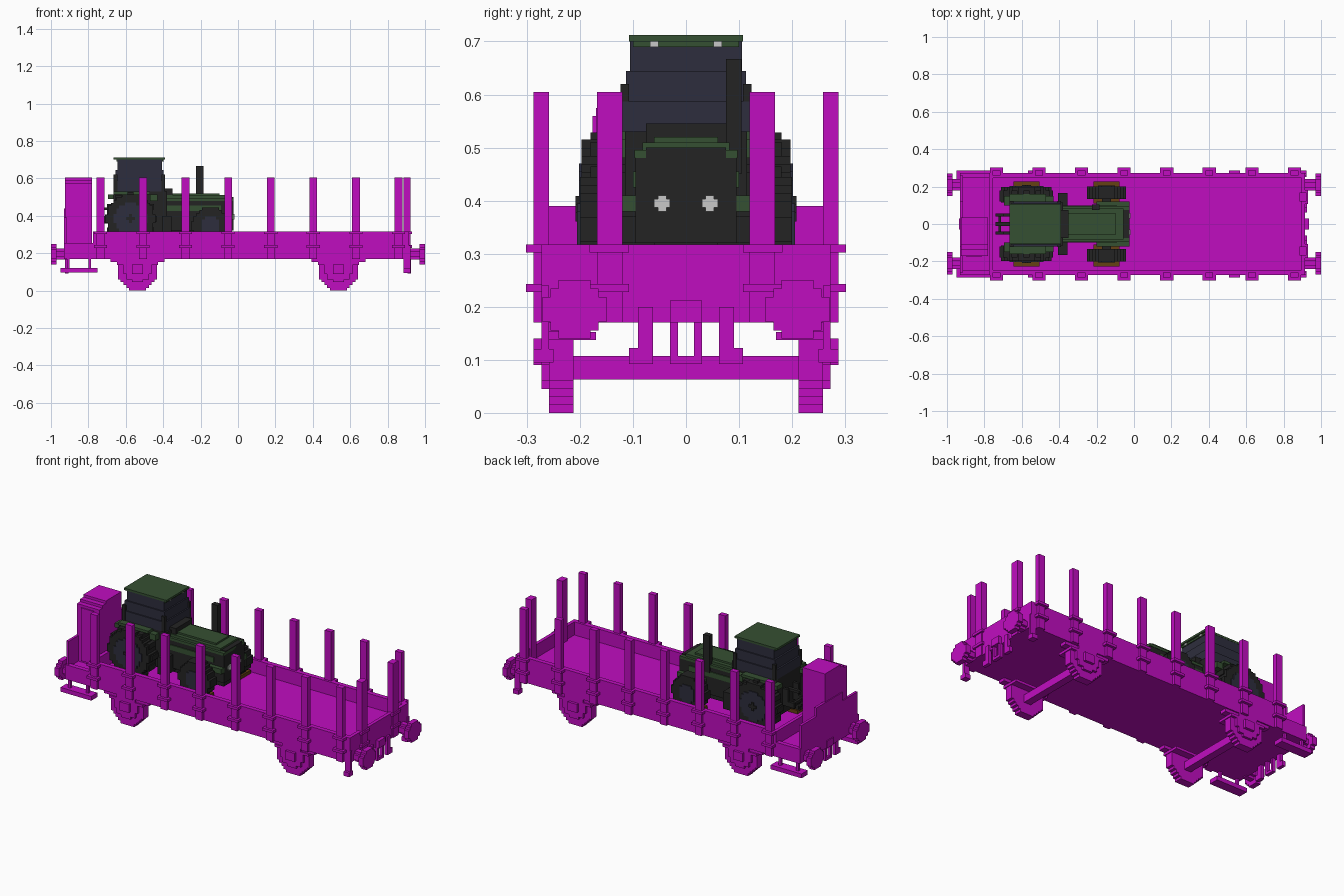
import bpy, bmesh, math

if "Cube" in bpy.data.objects:
    bpy.data.objects.remove(bpy.data.objects["Cube"], do_unlink=True)

# Shared dimensions of the wagon and the tractor
STEP = .015
SILL, DECK, RIM, STAKE_TOP = .17, .24, .317, .605
REAR, PLATFORM, FRONT = -.93, -.775, .915
INNER, SIDE, OUTER = .245, .272, .287
REAR_AXLE, FRONT_AXLE = -.575, -.147
HOOD_FRONT, HOOD_REAR = -.025, -.38
CAB_REAR, CAB_FRONT, CAB_FLOOR, ROOF = -.665, -.39, .53, .7


def material(name, *rgb):
    mat = bpy.data.materials.new(name)
    mat.use_nodes = True
    mat.diffuse_color = (*rgb, 1)
    shader = mat.node_tree.nodes["Principled BSDF"]
    shader.inputs["Base Color"].default_value = (*rgb, 1)
    return mat


magenta = material("magenta", .53, .004, .53)
green = material("dark green", .036, .08, .032)
glass = material("navy glass", .027, .027, .047)
black = material("near black", .017, .017, .017)
wood = material("brown wood", .13, .053, .007)
white = material("light grey", .58, .58, .58)


def box(x, y, z):
    """A block from three ranges; a single y means a range centred on zero."""
    return x, (y if isinstance(y, tuple) else (-y, y)), z


def around(center, half):
    return center - half, center + half


def above(start, height=STEP):
    return start, start + height


def both_sides(boxes):
    return boxes + [box(x, (-y[1], -y[0]), z) for x, y, z in boxes]


def both_ends(boxes):
    return boxes + [box((-x[1], -x[0]), y, z) for x, y, z in boxes]


def disc(center, z, radius, span, across_x=False):
    """A stepped disc made of rows of blocks, with span as its thickness."""
    rows = round(2 * radius / STEP)
    height = 2 * radius / rows
    boxes = []
    for i in range(rows):
        low = -radius + i * height
        chord = math.sqrt(radius ** 2 - (low + height / 2) ** 2)
        width = around(center, max(STEP, round(chord / STEP) * STEP))
        level = above(z + low, height)
        boxes.append(box(span, width, level) if across_x else box(width, span, level))
    return boxes


def part(name, mat, boxes):
    bm = bmesh.new()
    for ranges in boxes:
        for v in bmesh.ops.create_cube(bm, size=2)["verts"]:
            v.co = [r[1] if c > 0 else r[0] for r, c in zip(ranges, v.co)]
    mesh = bpy.data.meshes.new(name)
    bm.to_mesh(mesh)
    bm.free()
    mesh.materials.append(mat)
    bpy.context.collection.objects.link(bpy.data.objects.new(name, mesh))


# Wagon body
part("wagon_floor", magenta, [box((REAR, FRONT), INNER, (SILL, DECK))])
part("side_boards", magenta, both_sides([box((PLATFORM, FRONT), (INNER, SIDE), (SILL, RIM))]))
part("end_boards", magenta, [box((x, x + .02), SIDE, (SILL, RIM)) for x in (PLATFORM, FRONT - .02)])
part("platform_sills", magenta, both_sides([box((REAR, PLATFORM), (INNER, SIDE), (SILL, DECK + STEP))]))
part("platform_wall", magenta, [box(above(REAR), .26, (SILL, .39)),
                                box(above(REAR), .12, (.39, .44))])

# Stakes and their brackets
stakes, brackets, end_brackets = [], [], []
bracket_levels = (.228, RIM - STEP)
for i in range(8):
    x = -.735 + i * .2275
    stakes.append(box(around(x, .021), (.258, OUTER), (SILL, STAKE_TOP)))
    for z in bracket_levels:
        brackets.append(box(around(x, .035), (SIDE, .302), above(z)))
for z in bracket_levels:
    end_brackets.append(box(above(FRONT), (.107, .182), above(z)))
part("side_stakes", magenta, both_sides(stakes))
part("stake_brackets", magenta, both_sides(brackets))
part("end_stakes", magenta, both_sides([box(around(.903, .019), (.12, .168), (SILL, STAKE_TOP))]))
part("end_brackets", magenta, both_sides(end_brackets))

# Brake cabinet with a stepped roof and a door plate
cabinet = (REAR + .005, PLATFORM - .005)
part("brake_cabinet", magenta, [box(cabinet, (.03 * i - SILL, .035), (DECK, STAKE_TOP - (2 - i) * STEP))
                                for i in range(3)])
part("cabinet_door", magenta, [box(around(-.855, .04), (-.176, -SILL), (.25, .56))])

# Running gear
wheels, guards, springs = [], [], []
axle = .537
wheels += disc(axle, .105, .105, (.212, .258))
guards += disc(axle, .12, .075, (.258, SIDE))
guards.append(box(around(axle, .03), (SIDE, OUTER), (.09, .14)))
springs.append(box(around(axle, .145), (.225, .265), (.152, SILL)))
springs.append(box(around(axle, .11), (SILL, SIDE), (.137, .152)))
part("wagon_wheels", magenta, both_ends(both_sides(wheels)))
part("axle_guards", magenta, both_ends(both_sides(guards)))
part("leaf_springs", magenta, both_ends(both_sides(springs)))
part("axles", magenta, both_ends([box(around(axle, .022), .215, around(.085, .022))]))

# Buffers, coupling and hoses at both ends
buffers = disc(.21, .195, .055, (.97, 1), across_x=True) + disc(.21, .195, .03, (FRONT, .97), across_x=True)
part("buffers", magenta, both_ends(both_sides(buffers)))
hang = (.905, .925)
hook = [box(above(FRONT, .02), .03, (SILL, .212)), box(hang, .03, above(.092))]
links = [box(hang, (STEP, .03), (.092, SILL))]
hoses = [box(hang, (.062, .09), (.092, .2)), box(hang, (.09, .107), above(.092, .03))]
part("couplings", magenta, both_ends(hook + both_sides(links)))
part("brake_hoses", magenta, both_ends(both_sides(hoses)))

# Steps below the platform and handles at the other end
hangers = [box(above(x), (.25, .265), (.11, SILL)) for x in (-.915, -.8)]
part("platform_steps", magenta, both_sides(hangers + [box(around(-.85, .1), (.23, OUTER), (.097, .122))]))
part("end_handles", magenta, both_sides([box(around(.903, .018), (.258, SIDE), (.1, DECK)),
                                         box(around(.903, .018), (.25, OUTER), (.095, .12))]))

# Timber under the tractor wheels
part("wheel_timbers", wood, both_sides([box(around(x, .07), (.11, .228), above(DECK, .02))
                                        for x in (REAR_AXLE, FRONT_AXLE)]))

# Tractor wheels, with block treads on the rear pair
rear_z, front_z = .385, .345
treads = []
for i in range(12):
    angle = i * math.tau / 12
    x, z = REAR_AXLE + .128 * math.cos(angle), rear_z + .128 * math.sin(angle)
    treads.append(box(around(x, STEP), (.12, .18), around(z, STEP)))
part("rear_tyres", black, both_sides(disc(REAR_AXLE, rear_z, .13, (.115, .197)) + treads))
part("front_tyres", black, both_sides(disc(FRONT_AXLE, front_z, .1, (.135, .2))))
part("wheel_discs", glass, both_sides(disc(REAR_AXLE, rear_z, .085, (.19, .202))
                                      + disc(FRONT_AXLE, front_z, .05, (.19, .205))))
part("wheel_hubs", black, both_sides([box(around(REAR_AXLE, a), (.2, .208), around(rear_z, b))
                                      for a, b in ((.024, .008), (.008, .024))]))

# Tractor chassis, hood and hitch
part("chassis", black, [box((CAB_REAR, HOOD_REAR), .115, (.31, CAB_FLOOR)),
                        box((HOOD_REAR, -.05), .06, (.28, .4)),
                        box(around(REAR_AXLE, .025), .14, around(rear_z, .025)),
                        box(around(FRONT_AXLE, .025), .14, around(front_z, .025)),
                        box(around(HOOD_REAR, .025), .165, (.3, .4))])
part("hood", black, [box((HOOD_REAR, HOOD_FRONT), .095, (.32, .48)),
                     box((HOOD_REAR, HOOD_FRONT), .075, (.48, .5)),
                     box(around(HOOD_REAR, .03), .075, (.5, .545))])
panels = [box((HOOD_REAR, HOOD_FRONT), .097, above(.48)),
          box((HOOD_REAR, HOOD_FRONT - .03), .082, above(.495)),
          box((HOOD_REAR, -.1), .06, above(.51, .01))]
trims = [box((HOOD_REAR, -.09), (.094, .1), above(.425, .03)),
         box((-.2, HOOD_FRONT), (.09, .12), above(.38, .03))]
part("hood_panels", green, panels + both_sides(trims))
part("headlights", white, both_sides([box(above(HOOD_FRONT, .007), around(.045, a), around(.395, b))
                                      for a, b in ((STEP, .008), (.008, STEP))]))
hitch_arms = [box((-.74, CAB_REAR), (.04, .055), (.36, .39)),
              box((-.7, CAB_REAR), (.04, .055), (.39, .46))]
part("rear_hitch", black, both_sides(hitch_arms) + [box(above(-.725), .055, above(.365)),
                                                    box((-.74, CAB_REAR), .01, above(.43))])
part("rear_fenders", green, both_sides([box((CAB_REAR, -.47), (.1, .16), above(.515)),
                                        box((-.695, CAB_REAR), (.1, .15), above(.49, .025)),
                                        box((-.47, -.43), (.1, .15), above(.48, .035))]))

# Cab tapering towards the roof, then the roof and exhaust
part("cab_glass", glass, [box((CAB_REAR + i * .01, CAB_FRONT - i * .008), .12 - i * .007,
                              above(CAB_FLOOR + i * .057, .057)) for i in range(3)])
part("cab_posts", black, both_sides([box(around(x, .01), (.107, .123), (CAB_FLOOR, .62))
                                     for x in (CAB_REAR + .01, CAB_FRONT - .01)]))
part("cab_roof", green, [box((CAB_REAR, CAB_FRONT), .107, above(ROOF, .012)),
                         box((CAB_REAR + STEP, CAB_FRONT - .01), .1, (ROOF - .01, ROOF))])
part("roof_lamps", white, both_sides([box(around(CAB_FRONT - .01, .004), around(.06, .008), (ROOF - .01, ROOF))]))
part("exhaust", black, [box(around(-.205, .02), (.075, .105), (.45, .667))])
